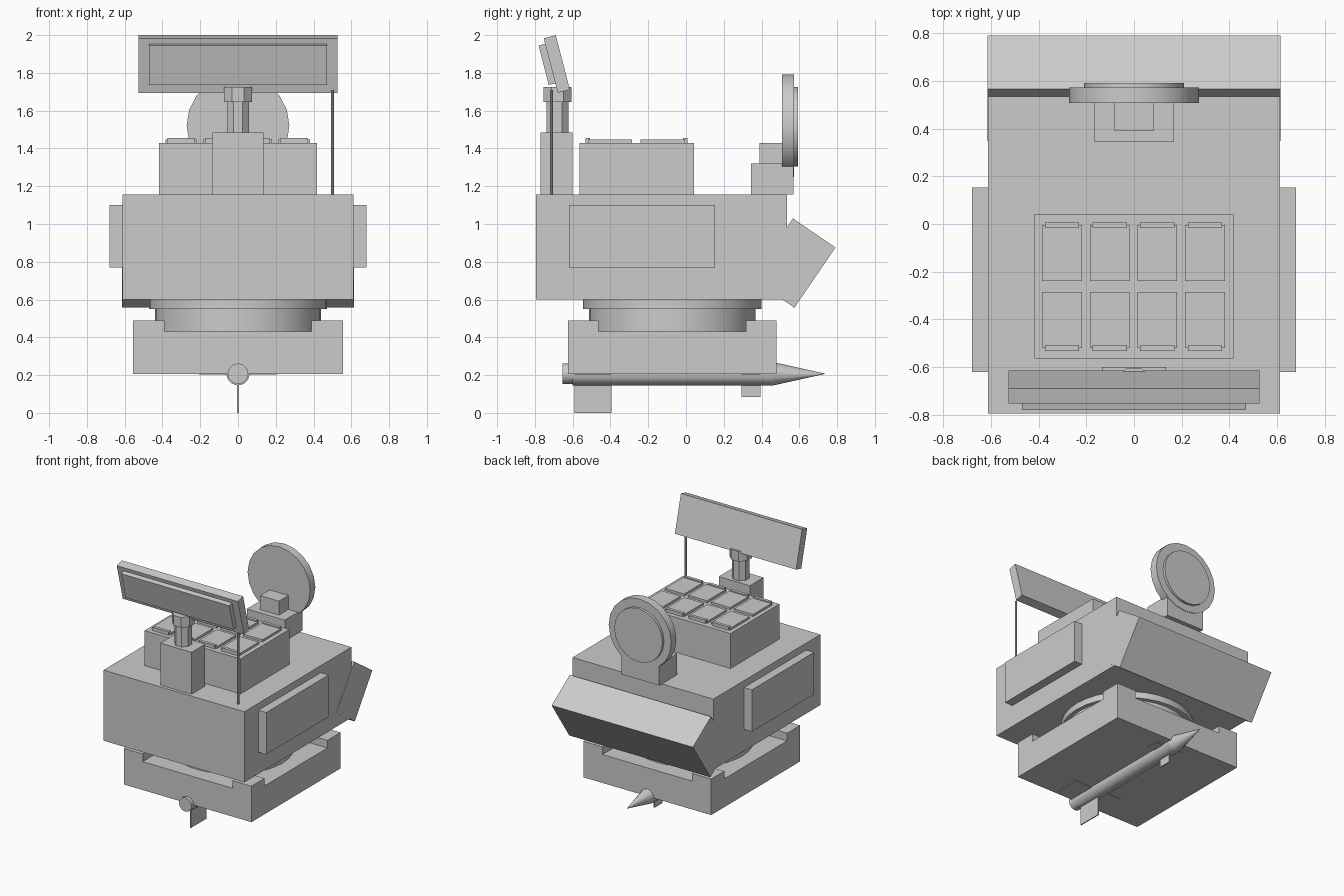
import bpy, bmesh, math
from mathutils import Vector, Matrix

cube = bpy.data.objects.get("Cube")
if cube:
    bpy.data.objects.remove(cube, do_unlink=True)

grey = bpy.data.materials.new("plain_grey")
grey.use_nodes = True
GREY = (0.6, 0.6, 0.6, 1)
grey.diffuse_color = GREY
bsdf = next(n for n in grey.node_tree.nodes if n.type == 'BSDF_PRINCIPLED')
bsdf.inputs["Base Color"].default_value = GREY


def add(name, bm, smooth=False):
    """Turn a bmesh into a grey object."""
    bmesh.ops.recalc_face_normals(bm, faces=bm.faces)
    mesh = bpy.data.meshes.new(name)
    bm.to_mesh(mesh)
    bm.free()
    mesh.materials.append(grey)
    ob = bpy.data.objects.new(name, mesh)
    bpy.context.scene.collection.objects.link(ob)
    if smooth:
        bpy.ops.object.select_all(action='DESELECT')
        ob.select_set(True)
        bpy.context.view_layer.objects.active = ob
        bpy.ops.object.shade_smooth_by_angle(angle=math.radians(35))
    return ob


def box_mesh(x, y, z):
    lo, hi = Vector((x[0], y[0], z[0])), Vector((x[1], y[1], z[1]))
    bm = bmesh.new()
    bmesh.ops.create_cube(bm, size=1, matrix=Matrix.Translation((lo + hi) / 2)
                          @ Matrix.Diagonal((hi - lo).to_4d()))
    return bm


def box(name, x, y, z):
    return add(name, box_mesh(x, y, z))


def tilted_box(name, size, centre, angle):
    """Box turned about the x axis."""
    bm = bmesh.new()
    bmesh.ops.create_cube(bm, size=1, matrix=Matrix.Translation(centre)
                          @ Matrix.Rotation(angle, 4, 'X')
                          @ Matrix.Diagonal((*size, 1)))
    return add(name, bm)


def tube(name, start, end, r1, r2=None, sides=32, turn=0, smooth=True):
    """Cylinder or cone between two points."""
    a, b = Vector(start), Vector(end)
    d = b - a
    bm = bmesh.new()
    bmesh.ops.create_cone(bm, cap_ends=True, segments=sides, radius1=r1,
                          radius2=r1 if r2 is None else r2, depth=d.length,
                          matrix=Matrix.Translation((a + b) / 2)
                          @ d.to_track_quat('Z', 'Y').to_matrix().to_4x4()
                          @ Matrix.Rotation(turn, 4, 'Z'))
    return add(name, bm, smooth)


# Base with four raised corners
MID = -0.073
NOTCH = 0.39
bm = box_mesh((-0.555, 0.555), (MID - 0.553, MID + 0.553), (0.207, 0.43))
for axis in (Vector((1, 0, 0)), Vector((0, 1, 0))):
    for side in (-1, 1):
        bmesh.ops.bisect_plane(bm, geom=bm.verts[:] + bm.edges[:] + bm.faces[:],
                               plane_co=Vector((0, MID, 0)) + axis * side * NOTCH,
                               plane_no=axis)
bm.normal_update()
corners = []
for f in bm.faces:
    c = f.calc_center_median()
    if f.normal.z > 0.9 and abs(c.x) > NOTCH and abs(c.y - MID) > NOTCH:
        corners.append(f)
raised = bmesh.ops.extrude_discrete_faces(bm, faces=corners)["faces"]
bmesh.ops.translate(bm, vec=(0, 0, 0.06), verts=[v for f in raised for v in f.verts])
bmesh.ops.remove_doubles(bm, verts=bm.verts, dist=0.0001)
add("base", bm)

# Turning ring
tube("ring_lower", (0, MID, 0.43), (0, MID, 0.55), 0.44)
tube("ring_upper", (0, MID, 0.55), (0, MID, 0.6), 0.472)

# Main body, side boxes and slanted rear box
box("body", (-0.612, 0.612), (-0.795, 0.535), (0.6, 1.155))
for side, word in ((1, "left"), (-1, "right")):
    box(word + "_side_box", sorted((side * 0.6, side * 0.68)), (-0.62, 0.153), (0.77, 1.1))
tilted_box("rear_box", (1.228, 0.273, 0.386), (0, 0.57, 0.793), math.radians(-34.3))

# Launcher block with hatches and hinges
box("launcher_block", (-0.417, 0.417), (-0.565, 0.042), (1.155, 1.43))
for col in range(4):
    x = -0.302 + col * 0.2
    for word, edge, direction in (("rear", -0.005, -1), ("front", -0.52, 1)):
        tag = f"{word}_hatch_{col + 1}"
        ys = sorted((edge, edge + direction * 0.235))
        box(tag, (x - 0.083, x + 0.083), ys, (1.43, 1.447))
        box(tag + "_hinge", (x - 0.072, x + 0.072), (edge - 0.012, edge + 0.012), (1.43, 1.456))

# Front mast and flat radar panel
box("mast_block", (-0.135, 0.135), (-0.77, -0.6), (1.155, 1.485))
TURN = math.pi / 8
tube("mast_post", (0, -0.68, 1.485), (0, -0.68, 1.645), 0.063, sides=8, turn=TURN, smooth=False)
tube("mast_head", (0, -0.68, 1.645), (0, -0.68, 1.725), 0.081, sides=8, turn=TURN, smooth=False)
LEAN = math.radians(14.5)
tilted_box("radar_panel", (1.054, 0.066, 0.298), (0, -0.684, 1.847), LEAN)
tilted_box("radar_face", (0.94, 0.036, 0.216), (0, -0.736, 1.845), LEAN)

# Whip aerial
tube("aerial", (0.5, -0.712, 1.155), (0.5, -0.712, 1.71), 0.008, sides=8)

# Rear dish on its bracket
box("dish_bracket", (-0.165, 0.165), (0.345, 0.568), (1.155, 1.32))
box("dish_motor", (-0.082, 0.082), (0.39, 0.52), (1.32, 1.43))
tube("dish", (0, 0.508, 1.52), (0, 0.572, 1.52), 0.272, sides=20)
tube("dish_face", (0, 0.57, 1.515), (0, 0.592, 1.515), 0.21, sides=20)

# Missile under the base, with crossed fins
AXIS = 0.207
tube("missile_nozzle", (0, -0.655, AXIS), (0, -0.6, AXIS), 0.055, sides=12)
tube("missile_body", (0, -0.6, AXIS), (0, 0.46, AXIS), 0.062, sides=12)
tube("missile_nose", (0, 0.46, AXIS), (0, 0.735, AXIS), 0.062, 0.001, sides=12)
for word, y, span in (("tail", (-0.59, -0.395), 0.207), ("nose", (0.295, 0.395), 0.122)):
    box(word + "_fin_upright", (-0.004, 0.004), y, (AXIS - span, AXIS + span))
    box(word + "_fin_flat", (-span, span), y, (AXIS - 0.004, AXIS + 0.004))
